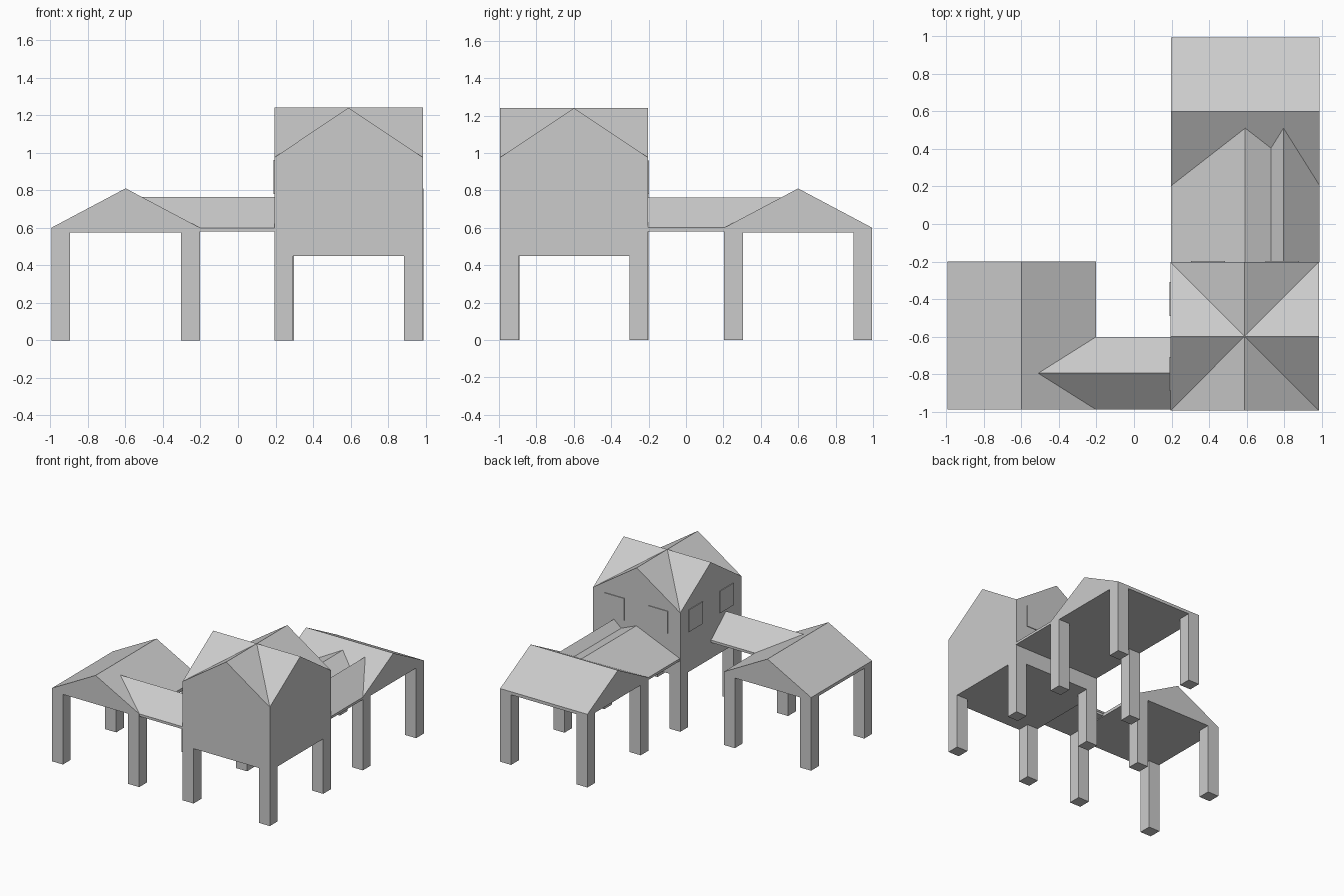
import bpy, bmesh

if "Cube" in bpy.data.objects:
    bpy.data.objects.remove(bpy.data.objects["Cube"])


def make(name, verts, faces):
    mesh = bpy.data.meshes.new(name)
    mesh.from_pydata(verts, [], faces)
    bm = bmesh.new()
    bm.from_mesh(mesh)
    bmesh.ops.recalc_face_normals(bm, faces=bm.faces[:])
    bm.to_mesh(mesh)
    bm.free()
    ob = bpy.data.objects.new(name, mesh)
    bpy.context.collection.objects.link(ob)
    return ob


def extrude(name, profile, a, b, axis):
    """Extrude a (horizontal, z) profile from a to b along axis 'x' or 'y'."""
    n = len(profile)
    verts = [(t, h, z) if axis == 'x' else (h, t, z)
             for t in (a, b) for h, z in profile]
    faces = [tuple(range(n)), tuple(range(n, 2 * n))]
    faces += [(i, (i + 1) % n, n + (i + 1) % n, n + i) for i in range(n)]
    return make(name, verts, faces)


def box(name, x0, x1, y0, y1, z0, z1):
    return extrude(name, [(x0, z0), (x1, z0), (x1, z1), (x0, z1)], y0, y1, 'y')


def gable(name, h0, h1, eave, ridge, a, b, axis):
    return extrude(name, [(h0, eave), (h1, eave), ((h0 + h1) / 2, ridge)], a, b, axis)


def legs(name, x0, x1, y0, y1, top, w=0.1):
    for x in (x0, x1 - w):
        for y in (y0, y1 - w):
            box(name, x, x + w, y, y + w, 0, top)


# Raised corner house: (x0, x1, y0, y1)
HX0, HX1, HY0, HY1 = 0.194, 0.985, -0.995, -0.203
EAVE, SLAB = 0.6, 0.575
legs("house_leg", HX0, HX1, HY0, HY1, 0.45)
box("house_body", HX0, HX1, HY0, HY1, 0.45, 0.975)
gable("house_roof_front_back", HX0, HX1, 0.975, 1.24, HY0, HY1, 'y')
gable("house_roof_sideways", HY0, HY1, 0.975, 1.24, HX0, HX1, 'x')

# Windows on the two inner walls
for c in (0.395, 0.79):
    box("back_window", c - 0.09, c + 0.09, HY1 - 0.01, HY1 + 0.006, 0.78, 0.96)
for c in (-0.40, -0.80):
    box("left_window", HX0 - 0.006, HX0 + 0.01, c - 0.09, c + 0.09, 0.78, 0.96)

# Left pavilion
LX0, LX1, LY0, LY1 = -0.995, -0.203, -0.99, -0.2
legs("left_pavilion_leg", LX0, LX1, LY0, LY1, SLAB)
box("left_pavilion_slab", LX0, LX1, LY0, LY1, SLAB, EAVE)
gable("left_pavilion_roof", LX0, LX1, EAVE, 0.81, LY0, LY1, 'y')

# Back pavilion
BX0, BX1, BY0, BY1 = 0.198, 0.99, 0.204, 0.995
legs("back_pavilion_leg", BX0, BX1, BY0, BY1, SLAB)
box("back_pavilion_slab", BX0, BX1, BY0, BY1, SLAB, EAVE)
gable("back_pavilion_roof", BY0, BY1, EAVE, 0.81, BX0, BX1, 'x')

# Covered walkway from the house to the left pavilion
box("left_walkway_slab", LX1, HX0, -0.989, -0.602, 0.58, EAVE)
gable("left_walkway_roof", -0.989, -0.602, EAVE, 0.763, -0.6, HX0, 'x')

# Covered walkway from the house to the back pavilion, with twin ridges
box("back_walkway_slab", BX0, BX1, HY1, BY0, 0.58, EAVE)
gable("back_walkway_wide_roof", BX0, BX1 - 0.002, EAVE, 0.763, HY1, 0.6, 'y')
gable("back_walkway_narrow_roof", 0.604, BX1, EAVE, 0.763, HY1, 0.6, 'y')
